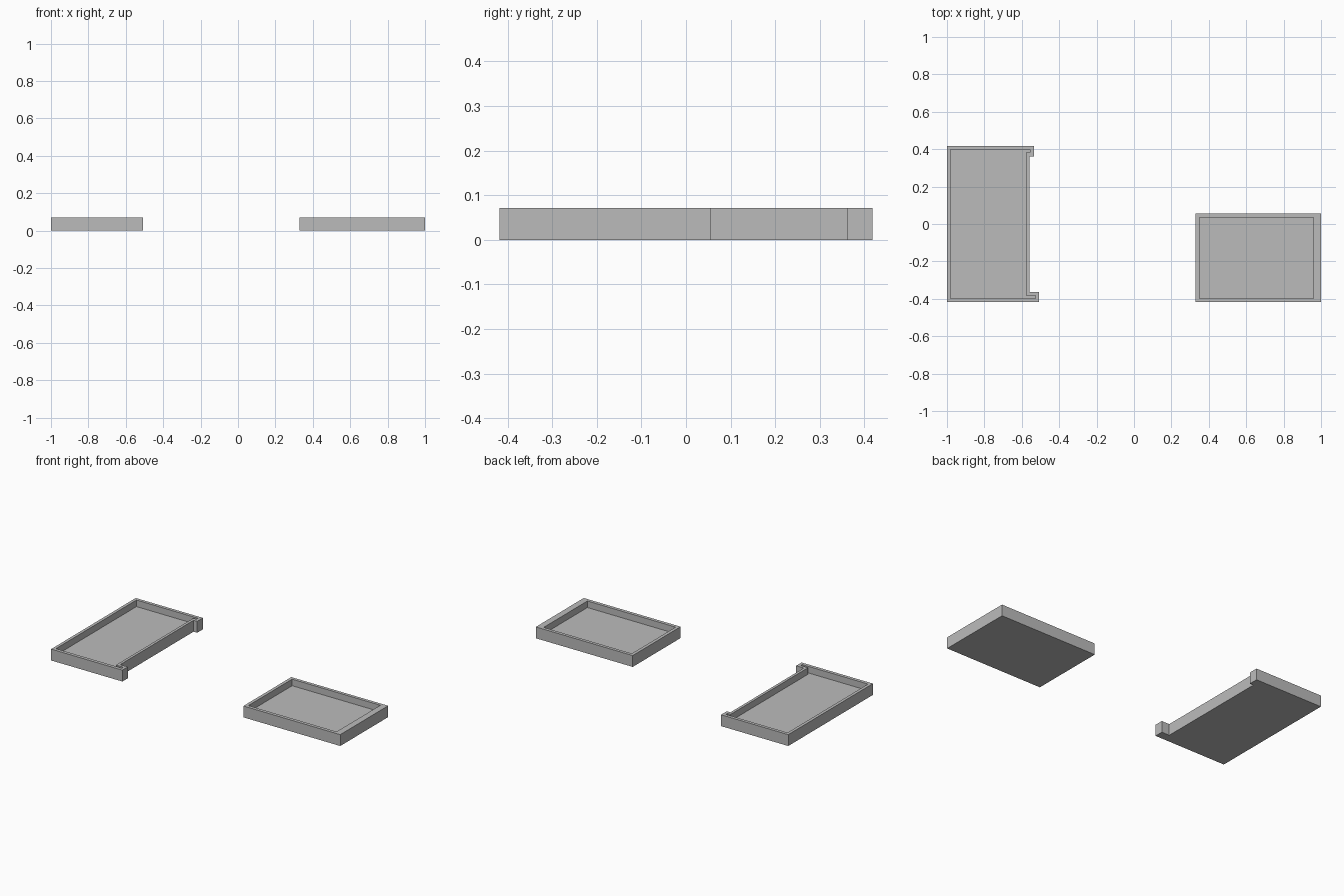
import bpy, bmesh

if "Cube" in bpy.data.objects:
    bpy.data.objects.remove(bpy.data.objects["Cube"])

HEIGHT, FLOOR = 0.071, 0.03

grey = bpy.data.materials.new("light grey")
grey.diffuse_color = (0.5, 0.5, 0.5, 1)
grey.use_nodes = True
grey.node_tree.nodes["Principled BSDF"].inputs["Base Color"].default_value = grey.diffuse_color


def prism(name, outline, z0, z1):
    """Extrude a counter-clockwise outline from z0 to z1."""
    bm = bmesh.new()
    face = bm.faces.new([bm.verts.new((x, y, z0)) for x, y in outline])
    ext = bmesh.ops.extrude_face_region(bm, geom=[face])
    verts = [g for g in ext["geom"] if isinstance(g, bmesh.types.BMVert)]
    bmesh.ops.translate(bm, verts=verts, vec=(0, 0, z1 - z0))
    bmesh.ops.recalc_face_normals(bm, faces=bm.faces)
    mesh = bpy.data.meshes.new(name)
    bm.to_mesh(mesh)
    bm.free()
    mesh.materials.append(grey)
    ob = bpy.data.objects.new(name, mesh)
    bpy.context.collection.objects.link(ob)
    return ob


def tray(name, outer, inner):
    """Solid block hollowed out from above by the inner outline."""
    body = prism(name, outer, 0, HEIGHT)
    cutter = prism(name + "_recess_cutter", inner, FLOOR, HEIGHT + 0.1)
    cutter.hide_render = True
    cutter.hide_viewport = True
    mod = body.modifiers.new("recess", "BOOLEAN")
    mod.operation = "DIFFERENCE"
    mod.solver = "EXACT"
    mod.object = cutter


def rect(x0, y0, x1, y1):
    return [(x0, y0), (x1, y0), (x1, y1), (x0, y1)]


# Plain tray on the right
tray("plain_tray", rect(0.33, -0.418, 1.0, 0.055), rect(0.35, -0.397, 0.96, 0.035))

# Tray on the left with a return tab at each end of its inner side
tray("tabbed_tray",
     [(-1, -0.418), (-0.507, -0.418), (-0.507, -0.364), (-0.56, -0.364),
      (-0.56, 0.361), (-0.535, 0.361), (-0.535, 0.418), (-1, 0.418)],
     [(-0.981, -0.397), (-0.526, -0.397), (-0.526, -0.382), (-0.577, -0.382),
      (-0.577, 0.382), (-0.555, 0.382), (-0.555, 0.398), (-0.981, 0.398)])
